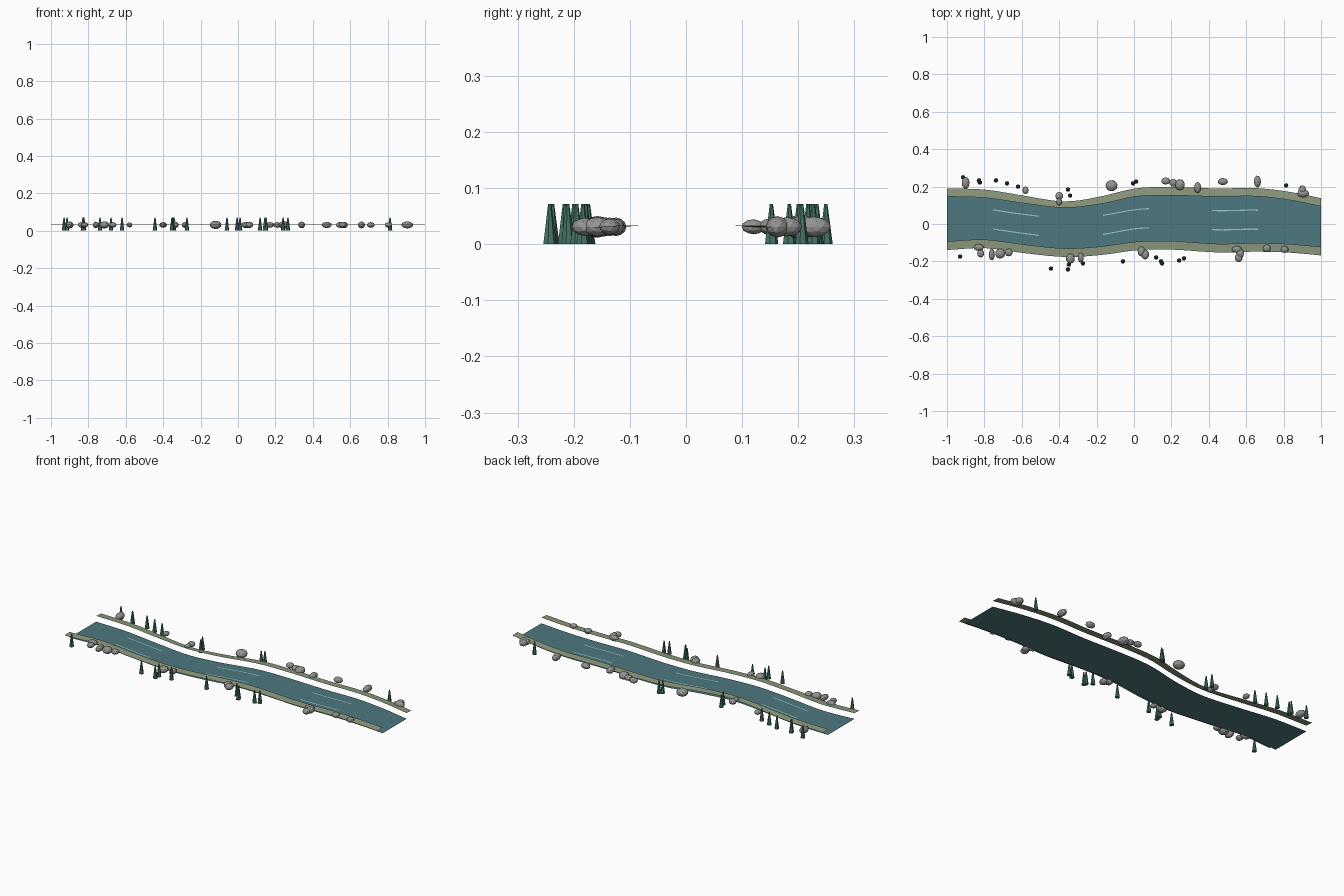
import bpy, bmesh, math, random
from mathutils import Matrix, Euler

if "Cube" in bpy.data.objects:
    bpy.data.objects.remove(bpy.data.objects["Cube"])

random.seed(4)


def material(name, color):
    m = bpy.data.materials.new(name)
    m.diffuse_color = (*color, 1)
    m.use_nodes = True
    m.node_tree.nodes["Principled BSDF"].inputs["Base Color"].default_value = m.diffuse_color
    return m


WATER = material("water", (0.075, 0.19, 0.215))
BANK = material("grass_bank", (0.27, 0.32, 0.21))
FOAM = material("ripple", (0.27, 0.58, 0.58))
LEAF = material("evergreen", (0.06, 0.18, 0.13))
ROCK = material("stone", (0.30, 0.30, 0.29))

# River outline: x stations, far and near water edges
XS = [-1, -.8, -.6, -.37, -.18, .02, .2, .45, .65, .83, 1]
FAR = [.147, .14, .112, .087, .107, .148, .153, .146, .148, .128, .094]
NEAR = [-.093, -.083, -.108, -.13, -.12, -.094, -.091, -.106, -.102, -.107, -.122]


def smooth(ys, x):
    """Cubic interpolation of an edge through the stations."""
    i = max(k for k in range(len(XS) - 1) if XS[k] <= x or k == 0)

    def slope(k):
        a, b = max(k - 1, 0), min(k + 1, len(XS) - 1)
        return (ys[b] - ys[a]) / (XS[b] - XS[a])
    h = XS[i + 1] - XS[i]
    t = (x - XS[i]) / h
    return ((2*t**3 - 3*t**2 + 1) * ys[i] + (t**3 - 2*t**2 + t) * h * slope(i)
            + (3*t**2 - 2*t**3) * ys[i + 1] + (t**3 - t**2) * h * slope(i + 1))


def far(x):
    return smooth(FAR, x)


def near(x):
    return smooth(NEAR, x)


def finish(name, bm, mat):
    me = bpy.data.meshes.new(name)
    bm.to_mesh(me)
    bm.free()
    me.materials.append(mat)
    ob = bpy.data.objects.new(name, me)
    bpy.context.collection.objects.link(ob)
    return ob


def ribbon(name, mat, low, high, z_low, z_high, x0=-1, x1=1, n=48):
    """Flat strip between two edges, facing up."""
    bm = bmesh.new()
    rows = []
    for i in range(n + 1):
        x = x0 + (x1 - x0) * i / n
        rows.append((bm.verts.new((x, low(x), z_low)), bm.verts.new((x, high(x), z_high))))
    for (a, b), (c, d) in zip(rows, rows[1:]):
        bm.faces.new((a, c, d, b))
    return finish(name, bm, mat)


# Water surface and raised banks
ribbon("water", WATER, near, far, 0, 0)
ribbon("far_bank", BANK, far,
       lambda x: far(x) + .044 - .01 * math.exp(-((x + .37) / .2) ** 2), .033, .030)
ribbon("near_bank", BANK, lambda x: near(x) - .046, near, .030, .033)

# Ripple lines
for x0 in (-.754, -.166, .417):
    for off in (-.051, .051):
        def mid(x, off=off):
            return (near(x) + far(x)) / 2 + off
        ribbon("ripple", FOAM, lambda x: mid(x) - .003, lambda x: mid(x) + .003,
               .003, .003, x0, x0 + .246, 8)

# Boulders: x, y, half width, half depth
ROCKS = [
    (-.90, .22, .021, .032), (-.58, .18, .016, .021), (-.40, .15, .021, .021),
    (-.40, .12, .016, .021), (-.12, .205, .032, .03), (.17, .23, .024, .019),
    (.21, .22, .021, .021), (.245, .21, .027, .03), (.34, .195, .019, .03),
    (.475, .227, .027, .019), (.66, .227, .019, .032), (.90, .18, .021, .027),
    (.905, .163, .032, .021), (-.83, -.125, .027, .019), (-.82, -.158, .019, .021),
    (-.76, -.163, .016, .032), (-.715, -.158, .027, .027), (-.67, -.152, .021, .021),
    (-.34, -.185, .024, .027), (-.285, -.18, .016, .027), (.04, -.147, .021, .027),
    (.06, -.163, .021, .027), (.55, -.136, .027, .019), (.567, -.158, .021, .027),
    (.56, -.18, .021, .024), (.71, -.13, .021, .021), (.805, -.136, .021, .019)]
for x, y, rx, ry in ROCKS:
    bm = bmesh.new()
    bmesh.ops.create_icosphere(bm, subdivisions=2, radius=1,
                               matrix=Euler((0, 0, random.uniform(0, 6.28))).to_matrix().to_4x4())
    bmesh.ops.transform(bm, verts=bm.verts, matrix=Matrix.Diagonal((rx, ry, .36 * (rx + ry), 1)))
    finish("boulder", bm, ROCK).location = (x, y, .031)

# Evergreen trees
TREES = [
    (-.914, .249), (-.829, .233), (-.824, .222), (-.738, .233), (-.679, .217), (-.62, .2),
    (-.353, .184), (-.342, .152), (-.005, .217), (.011, .227), (.813, .206),
    (-.93, -.174), (-.444, -.238), (-.348, -.217), (-.353, -.243), (-.273, -.211),
    (-.059, -.2), (.118, -.179), (.144, -.2), (.15, -.211), (.241, -.195), (.267, -.184)]
for x, y in TREES:
    bm = bmesh.new()
    bmesh.ops.create_cone(bm, cap_ends=True, segments=7, radius1=.0125, radius2=.003,
                          depth=.072, matrix=Matrix.Translation((0, 0, .036)))
    finish("tree", bm, LEAF).location = (x, y, 0)
